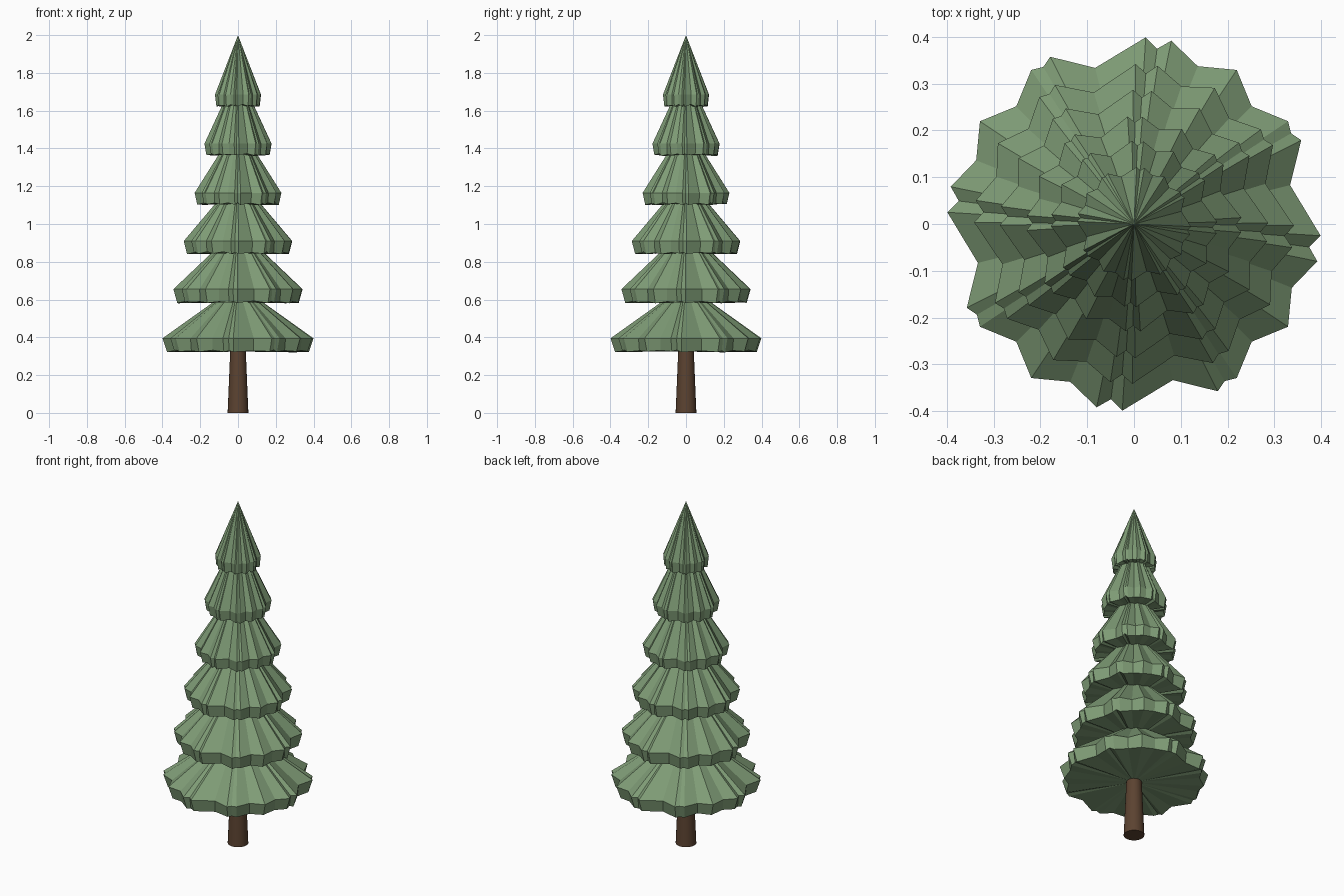
import bpy
import bmesh
import random
from math import radians, cos, sin

random.seed(4)
cube = bpy.data.objects.get("Cube")
if cube:
    bpy.data.objects.remove(cube, do_unlink=True)


def make_material(name, rgb):
    mat = bpy.data.materials.new(name)
    mat.use_nodes = True
    mat.diffuse_color = (*rgb, 1)
    mat.node_tree.nodes["Principled BSDF"].inputs["Base Color"].default_value = (*rgb, 1)
    return mat


needle_green = make_material("needle green", (0.21, 0.33, 0.18))
bark_brown = make_material("bark brown", (0.105, 0.055, 0.03))

# Star outline of one quarter turn: angle, relative radius, is a tip
QUARTER = [(-3.6, 1.0, True), (14, 0.86, False), (26.6, 1.0, True), (30, 0.97, False),
           (33.7, 0.99, True), (45, 0.89, False), (56.3, 0.99, True),
           (68, 0.91, False), (78.5, 1.0, True), (82.5, 0.945, False)]


def add_tier(name, radius, bottom, rim, apex, turn):
    """Pleated cone with a thick, slightly tucked-in rim and a closed underside."""
    bm = bmesh.new()
    top = bm.verts.new((0, 0, apex))
    base = bm.verts.new((0, 0, bottom + 0.005))
    upper, lower = [], []
    for quarter in range(4):
        for angle, ratio, is_tip in QUARTER:
            a = radians(angle + 90 * quarter + turn)
            r = radius * ratio
            upper.append(bm.verts.new((r * cos(a), r * sin(a), rim)))
            r *= 0.94 if is_tip else 0.98
            lift = random.uniform(0, 0.006) + (0 if is_tip else 0.008)
            lower.append(bm.verts.new((r * cos(a), r * sin(a), bottom + lift)))
    count = len(upper)
    for i in range(count):
        j = (i + 1) % count
        bm.faces.new((upper[i], upper[j], top))
        bm.faces.new((lower[i], lower[j], upper[j], upper[i]))
        bm.faces.new((lower[j], lower[i], base))
    mesh = bpy.data.meshes.new(name)
    bm.to_mesh(mesh)
    bm.free()
    mesh.materials.append(needle_green)
    bpy.context.collection.objects.link(bpy.data.objects.new(name, mesh))


# Foliage: name, radius, underside, rim height, apex height, turn
TIERS = [("lowest_branches", 0.40, 0.32, 0.395, 0.68, 0),
         ("second_branches", 0.342, 0.58, 0.655, 0.98, 93),
         ("third_branches", 0.287, 0.84, 0.91, 1.25, 184),
         ("fourth_branches", 0.23, 1.10, 1.165, 1.53, 277),
         ("fifth_branches", 0.178, 1.36, 1.425, 1.81, 5),
         ("treetop", 0.122, 1.62, 1.685, 2.0, 91)]
for tier in TIERS:
    add_tier(*tier)

# Tapered trunk
bpy.ops.mesh.primitive_cone_add(vertices=24, radius1=0.055, radius2=0.036,
                                depth=0.45, location=(0, 0, 0.225))
trunk = bpy.context.object
trunk.name = "trunk"
trunk.data.materials.append(bark_brown)
bpy.ops.object.shade_smooth_by_angle(angle=radians(40))
